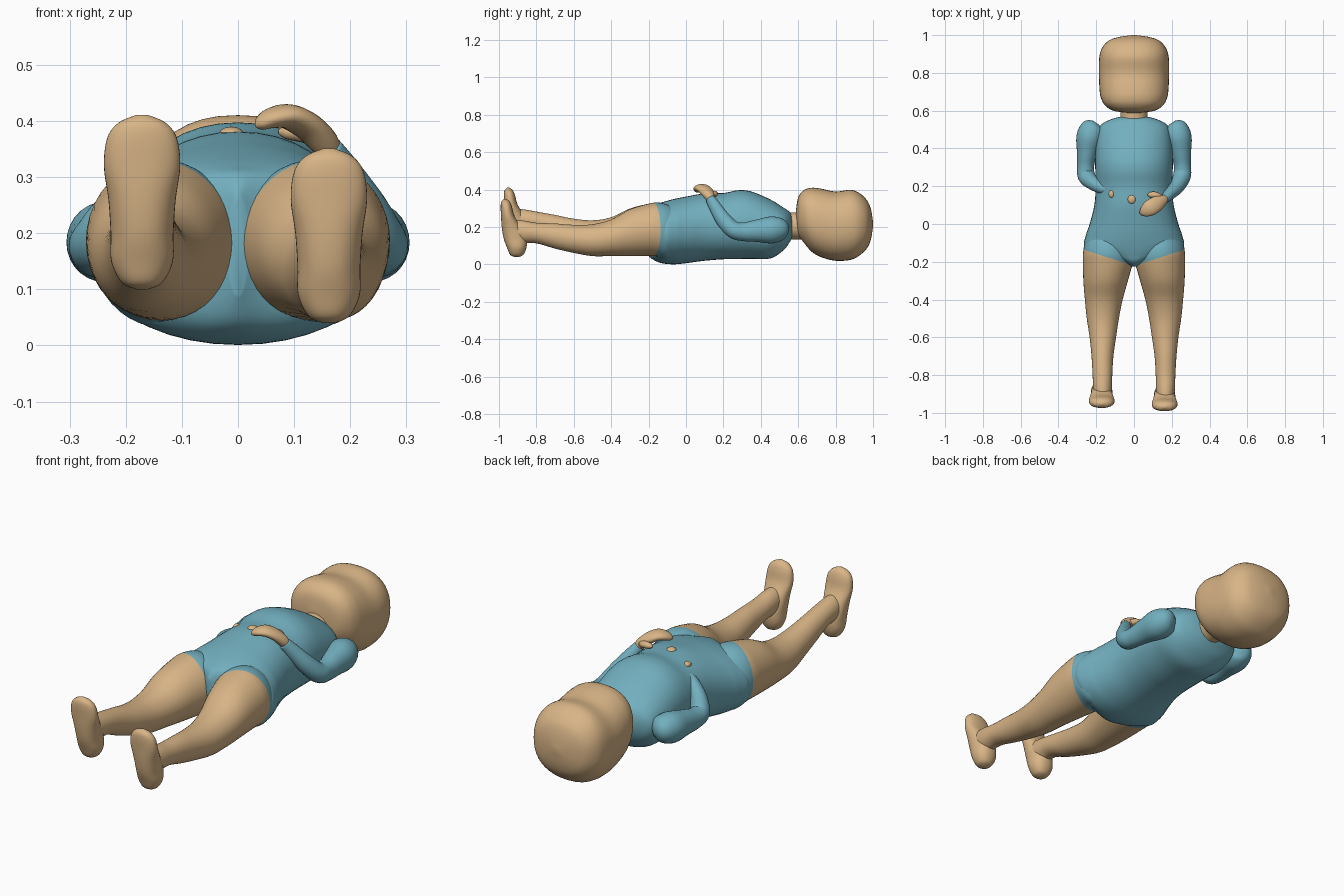
import bpy, bmesh, math
from mathutils import Vector


def material(name, rgb):
    m = bpy.data.materials.new(name)
    m.diffuse_color = (*rgb, 1)
    return m


SKIN = material("tan skin", (0.69, 0.46, 0.24))
BLUE = material("blue suit", (0.17, 0.43, 0.52))


def spline(keys, steps):
    """Catmull-Rom interpolation of the ring values."""
    out = []
    for i in range(len(keys) - 1):
        p = [keys[max(0, min(len(keys) - 1, i + k))] for k in (-1, 0, 1, 2)]
        for s in range(steps):
            t = s / steps
            out.append([0.5 * (2 * b + (c - a) * t + (2 * a - 5 * b + 4 * c - d) * t * t
                               + (3 * b - a - 3 * c + d) * t ** 3) for a, b, c, d in zip(*p)])
    return out + [list(keys[-1])]


def loft(name, keys, mat, axis="Y", power=2.0, sides=40, steps=5):
    """Rings are (x, y, z, radius a, radius b) along y, z or the path itself."""
    rings = spline(keys, steps)
    bm = bmesh.new()
    rows = []
    for i, (x, y, z, a, b) in enumerate(rings):
        a, b = max(a, 0.002), max(b, 0.002)
        if axis == "Y":
            u, v = Vector((1, 0, 0)), Vector((0, 0, 1))
        elif axis == "Z":
            u, v = Vector((1, 0, 0)), Vector((0, 1, 0))
        else:
            t = Vector(rings[min(i + 1, len(rings) - 1)][:3]) - Vector(rings[max(i - 1, 0)][:3])
            u = t.cross(Vector((0, 0, 1))).normalized()
            v = u.cross(t).normalized()
        row = []
        for k in range(sides):
            w = 2 * math.pi * k / sides
            c, s = math.cos(w), math.sin(w)
            c = math.copysign(abs(c) ** (2 / power), c)
            s = math.copysign(abs(s) ** (2 / power), s)
            row.append(bm.verts.new(Vector((x, y, z)) + u * a * c + v * b * s))
        rows.append(row)
    for r, q in zip(rows, rows[1:]):
        for k in range(sides):
            n = (k + 1) % sides
            bm.faces.new((r[k], r[n], q[n], q[k]))
    bm.faces.new(rows[0])
    bm.faces.new(rows[-1])
    bmesh.ops.recalc_face_normals(bm, faces=bm.faces)
    for f in bm.faces:
        f.smooth = True
    me = bpy.data.meshes.new(name)
    bm.to_mesh(me)
    bm.free()
    me.materials.append(mat)
    ob = bpy.data.objects.new(name, me)
    bpy.context.collection.objects.link(ob)
    return ob


def along_y(rows):
    return [(0, y, z, a, b) for y, z, a, b in rows]


# Head and neck
loft("head", along_y([
    (.588, .26, .03, .03), (.60, .26, .11, .10), (.63, .257, .155, .14), (.67, .24, .176, .17),
    (.72, .223, .183, .183), (.80, .205, .186, .185), (.88, .212, .184, .187),
    (.93, .215, .17, .165), (.97, .215, .135, .125), (.99, .215, .08, .075),
    (1.0, .215, .01, .01)]), SKIN, power=2.3)
loft("neck", along_y([(.50, .2, .09, .08), (.56, .205, .073, .072), (.66, .21, .075, .075)]), SKIN)

# Torso, tapering to the strap between the legs
loft("torso", along_y([
    (.57, .20, .06, .05), (.555, .20, .12, .08), (.52, .19, .18, .115), (.45, .19, .20, .158),
    (.35, .21, .205, .18), (.28, .213, .205, .184), (.20, .205, .203, .177), (.10, .20, .21, .18),
    (0, .185, .235, .178), (-.06, .176, .255, .175), (-.12, .17, .262, .165),
    (-.165, .17, .19, .15), (-.20, .175, .07, .13), (-.225, .18, .015, .09)]), BLUE, power=2.1)

LEG = [(-.04, .13, .17, .10, .12), (-.10, .135, .176, .125, .144), (-.15, .137, .187, .132, .144),
       (-.20, .138, .185, .133, .14), (-.30, .15, .17, .118, .125), (-.40, .16, .143, .10, .098),
       (-.50, .165, .13, .085, .085), (-.60, .165, .137, .07, .075), (-.70, .167, .152, .058, .067),
       (-.80, .167, .168, .052, .055), (-.87, .167, .175, .05, .06), (-.93, .165, .18, .045, .06)]
FOOT = [(-.90, 0, .01, .01), (-.90, .012, .036, .035), (-.90, .05, .055, .052),
        (-.908, .10, .056, .062), (-.928, .16, .06, .052), (-.948, .22, .068, .036),
        (-.956, .27, .062, .030), (-.96, .297, .042, .022), (-.962, .311, .01, .006)]

for side, label, lift, dy in ((1, "right", 0, -.005), (-1, "left", .06, .012)):
    # Leg, with the suit edge cut diagonally across the hip
    leg = loft(label + "_leg", [
        (side * x, y, z + lift * min(1, max(0, (-y - .2) / .6)) ** 1.5, a, b)
        for y, x, z, a, b in LEG], SKIN)
    leg.data.materials.append(BLUE)
    edge, normal = Vector((side * .27, -.135, 0)), Vector((side * -.32, 1, 0))
    bm = bmesh.new()
    bm.from_mesh(leg.data)
    bmesh.ops.bisect_plane(bm, geom=bm.verts[:] + bm.edges[:] + bm.faces[:],
                           plane_co=edge, plane_no=normal)
    for f in bm.faces:
        f.material_index = int((f.calc_center_median() - edge).dot(normal) > 0)
    bm.to_mesh(leg.data)
    bm.free()
    # Upturned foot
    loft(label + "_foot", [(side * (.162 + lift * .15), y + dy, z + .04 + lift, a, b)
                           for y, z, a, b in FOOT], SKIN, axis="Z", power=2.2)

# Sleeved arms bent at the elbow; the left forearm sinks into the belly
UPPER = [(.20, .535, .19, .02, .02), (.212, .515, .19, .06, .055), (.235, .46, .185, .07, .072),
         (.248, .38, .18, .055, .06), (.256, .31, .175, .045, .05)]
loft("right_arm", UPPER + [(.254, .255, .185, .047, .046), (.228, .20, .24, .040, .042),
                           (.185, .155, .31, .031, .034), (.160, .13, .35, .024, .027)],
     BLUE, axis="path", sides=28)
loft("left_arm", [(-x, y, z, a, b) for x, y, z, a, b in UPPER] +
     [(-.252, .255, .185, .046, .045), (-.222, .22, .235, .038, .038),
      (-.17, .19, .28, .03, .03), (-.12, .18, .32, .02, .02)],
     BLUE, axis="path", sides=28)

# Right hand resting over the belly, with thumb
loft("right_hand", [(.172, .142, .335, .015, .015), (.155, .128, .36, .027, .025),
                    (.125, .11, .39, .04, .024), (.09, .088, .408, .043, .022),
                    (.06, .07, .405, .034, .018), (.04, .06, .395, .018, .012),
                    (.032, .057, .39, .003, .003)], SKIN, axis="path", sides=24)
loft("right_thumb", [(.14, .14, .37, .016, .015), (.115, .152, .378, .018, .016),
                     (.085, .155, .38, .014, .012), (.072, .154, .38, .003, .003)],
     SKIN, axis="path", sides=16)


# Left fingertips and wrist just showing through the suit
def bump(name, loc, size):
    bpy.ops.mesh.primitive_uv_sphere_add(segments=20, ring_count=12, radius=1, location=loc)
    ob = bpy.context.object
    ob.name = name
    ob.scale = size
    ob.data.materials.append(SKIN)
    bpy.ops.object.shade_smooth()


bump("left_fingertip", (-.012, .13, .376), (.022, .024, .014))
bump("left_thumb_tip", (-.118, .158, .343), (.016, .022, .017))
bump("left_wrist", (-.212, .205, .262), (.016, .016, .02))
